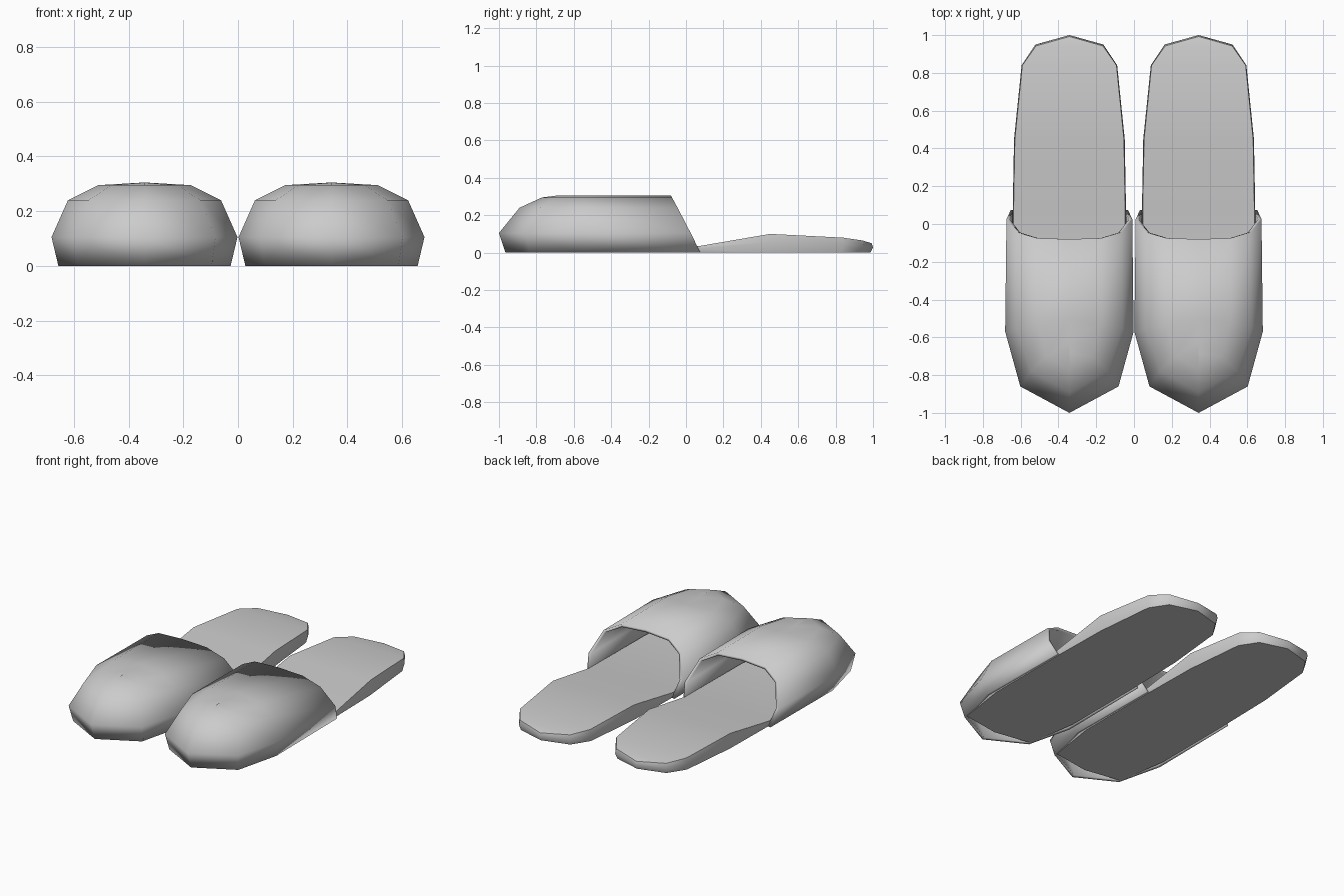
import bpy, bmesh

if "Cube" in bpy.data.objects:
    bpy.data.objects.remove(bpy.data.objects["Cube"])


def make_object(name, bm, x, angle):
    mesh = bpy.data.meshes.new(name)
    bm.to_mesh(mesh)
    bm.free()
    ob = bpy.data.objects.new(name, mesh)
    bpy.context.collection.objects.link(ob)
    ob.location.x = x
    bpy.ops.object.select_all(action='DESELECT')
    ob.select_set(True)
    bpy.context.view_layer.objects.active = ob
    bpy.ops.object.shade_smooth_by_angle(angle=angle)
    return ob


# Sole: half outline from heel to toe as (half width, y, top height)
SOLE = [(0, 1.0, .05), (.18, .95, .065), (.253, .84, .08), (.293, .45, .10),
        (.30, .07, .035), (.30, -.5, .03), (.25, -.83, .03), (0, -.87, .03)]


def build_sole(name, x):
    bm = bmesh.new()
    outline = SOLE + [(-w, y, h) for w, y, h in SOLE[-2:0:-1]]
    n = len(outline)
    rings = []
    for scale, lift in ((.97, 0), (1, .55), (.985, 1)):
        rings.append([bm.verts.new((w * scale, .065 + (y - .065) * (scale + 1) / 2 if lift == 0 else y - (1 - scale) * .5 * (y > .9), h * lift))
                      for w, y, h in outline])
    for a, b in zip(rings, rings[1:]):
        for i in range(n):
            j = (i + 1) % n
            bm.faces.new((a[i], a[j], b[j], b[i]))
    # top and bottom closed by strips joining left and right sides
    last = len(SOLE) - 1
    for r in (rings[0], rings[-1]):
        for i in range(last):
            loop = [r[i], r[i + 1], r[(n - i - 1) % n], r[(n - i) % n]]
            bm.faces.new(list(dict.fromkeys(loop)))
    bmesh.ops.recalc_face_normals(bm, faces=bm.faces)
    return make_object(name, bm, x, .8)


# Upper: levels as (z, back half width, back y, side half width, side y,
#                   corner half width, corner y, tip y)
UPPER = [(0, .31, .075, .315, -.55, .245, -.835, -.965),
         (.105, .333, .025, .34, -.57, .26, -.86, -1.0),
         (.24, .275, -.045, .28, -.55, .205, -.78, -.89),
         (.295, .17, -.075, .17, -.53, .12, -.70, -.77),
         (.305, 0, -.08, 0, -.50, 0, -.62, -.69)]


def build_upper(name, x):
    bm = bmesh.new()
    rows = []
    for z, bw, by, sw, sy, cw, cy, ty in UPPER:
        half = [(bw, by), (sw, sy), (cw, cy)]
        pts = half + [(0, ty)] + [(-w, y) for w, y in reversed(half)]
        rows.append([bm.verts.new((px, py, z)) for px, py in pts])
    for a, b in zip(rows, rows[1:]):
        for i in range(len(a) - 1):
            bm.faces.new((a[i], b[i], b[i + 1], a[i + 1]))
    bmesh.ops.remove_doubles(bm, verts=bm.verts, dist=.0005)
    bmesh.ops.recalc_face_normals(bm, faces=bm.faces)
    bm.normal_update()
    if max(bm.faces, key=lambda f: f.calc_center_median().z).normal.z < 0:
        bmesh.ops.reverse_faces(bm, faces=bm.faces)
    ob = make_object(name, bm, x, 1.0)
    # fabric thickness, inwards
    mod = ob.modifiers.new("thickness", 'SOLIDIFY')
    mod.thickness = .018
    mod.offset = -1
    return ob


# The pair of slippers
for side, x in (("left", -.342), ("right", .342)):
    build_sole(side + "_sole", x)
    build_upper(side + "_upper", x)
